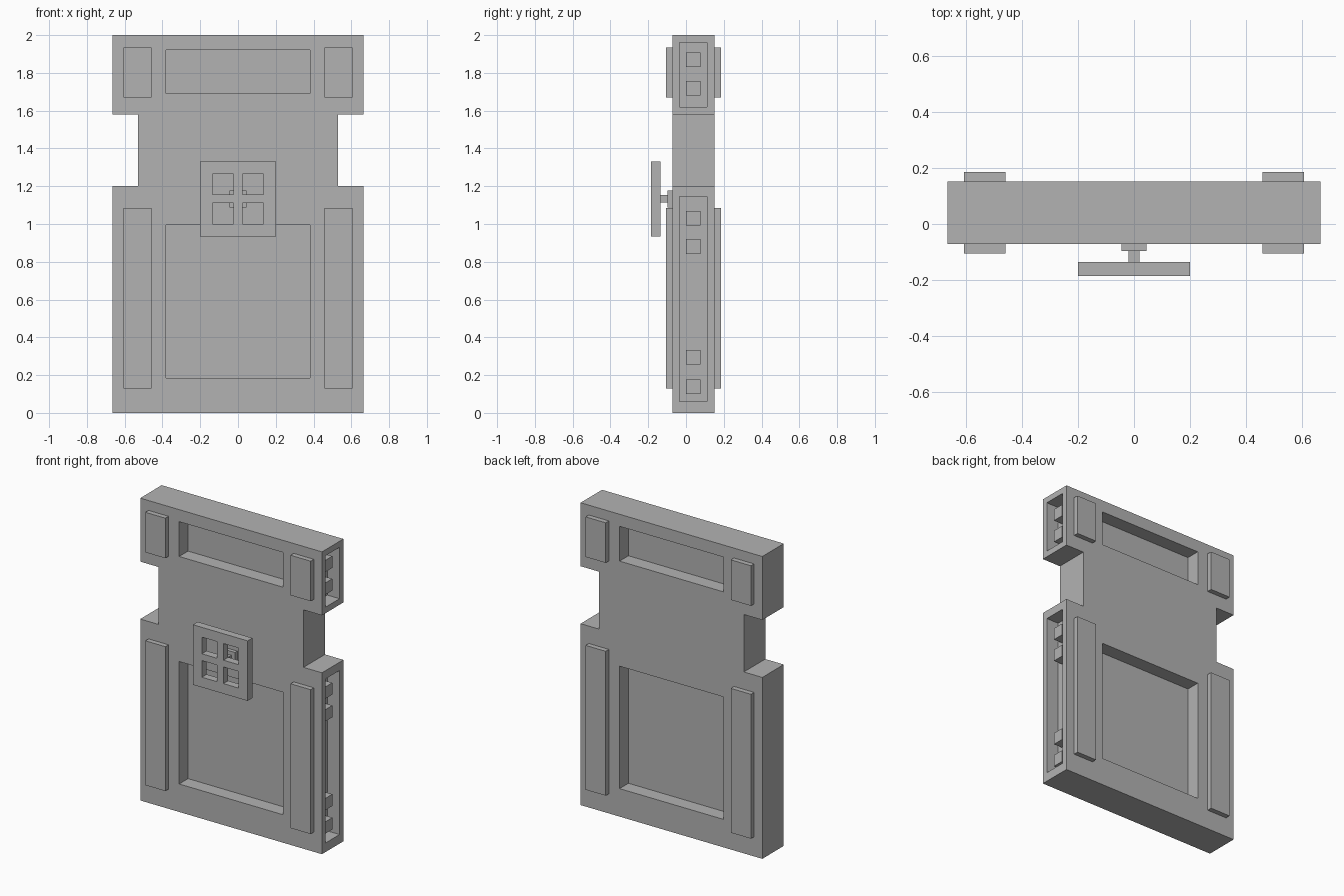
import bpy
import bmesh
from mathutils import Matrix, Vector

old = bpy.data.objects.get("Cube")
if old:
    bpy.data.objects.remove(old, do_unlink=True)

GREY = (0.45, 0.45, 0.45, 1)
grey = bpy.data.materials.new("plain grey")
grey.use_nodes = True
grey.diffuse_color = GREY
grey.node_tree.nodes["Principled BSDF"].inputs["Base Color"].default_value = GREY


def boxes(name, spans):
    """One object made of boxes, each given as (x, y, z) ranges."""
    bm = bmesh.new()
    for span in spans:
        low, high = (Vector(corner) for corner in zip(*span))
        place = Matrix.Translation((low + high) / 2) @ Matrix.Diagonal((*(high - low), 1))
        bmesh.ops.create_cube(bm, size=1, matrix=place)
    mesh = bpy.data.meshes.new(name)
    bm.to_mesh(mesh)
    bm.free()
    mesh.materials.append(grey)
    obj = bpy.data.objects.new(name, mesh)
    bpy.context.collection.objects.link(obj)
    return obj


def cut(target, spans):
    """Carve boxes out of the target."""
    cutter = boxes("cutter", spans)
    cutter.hide_render = True
    mod = target.modifiers.new("cut", "BOOLEAN")
    mod.operation = "DIFFERENCE"
    mod.solver = "EXACT"
    mod.object = cutter
    bpy.context.view_layer.objects.active = target
    bpy.ops.object.modifier_apply(modifier=mod.name)
    bpy.data.objects.remove(cutter, do_unlink=True)


FRONT, BACK, HALF = -0.072, 0.152, 0.665
PANEL, SLOT, LIFT = 0.093, 0.09, 0.033

# Door slab with a notch in each edge
door = boxes("door_slab", [((-HALF, HALF), (FRONT, BACK), (0, 2))])
cut(door, [(x, (-1, 1), (1.2, 1.58)) for x in ((-1, -0.53), (0.53, 1))])

# Sunken panels on both faces
cut(door, [((-0.38, 0.38), y, z)
           for y in ((-1, FRONT + PANEL), (BACK - PANEL, 1))
           for z in ((0.185, 0.995), (1.69, 1.92))])

# Slots in the left edge, with bolts inside
cut(door, [((HALF - SLOT, 1), (-0.035, 0.112), z) for z in ((0.06, 1.145), (1.62, 1.96))])
boxes("edge_bolts", [((HALF - SLOT - 0.01, HALF - 0.028), (0, 0.076), (z, z + 0.078))
                     for z in (0.1, 0.255, 0.842, 0.992, 1.68, 1.83)])

# Raised strips on both faces
for side, y in (("front", (FRONT - LIFT, FRONT)), ("back", (BACK, BACK + LIFT))):
    boxes(side + "_strips", [(x, y, z)
                             for x in ((-0.605, -0.458), (0.458, 0.605))
                             for z in ((0.13, 1.085), (1.67, 1.935))])

# Handle: base, stem and a plate with four windows
boxes("handle_base", [((-0.045, 0.045), (-0.097, FRONT), (1.088, 1.178))])
boxes("handle_stem", [((-0.02, 0.02), (-0.14, -0.09), (1.113, 1.153))])
handle = boxes("handle_plate", [((-0.2, 0.2), (-0.185, -0.135), (0.933, 1.33))])
cut(handle, [(x, (-1, 0), z)
             for x in ((-0.135, -0.023), (0.023, 0.135))
             for z in ((1, 1.11), (1.155, 1.265))])
